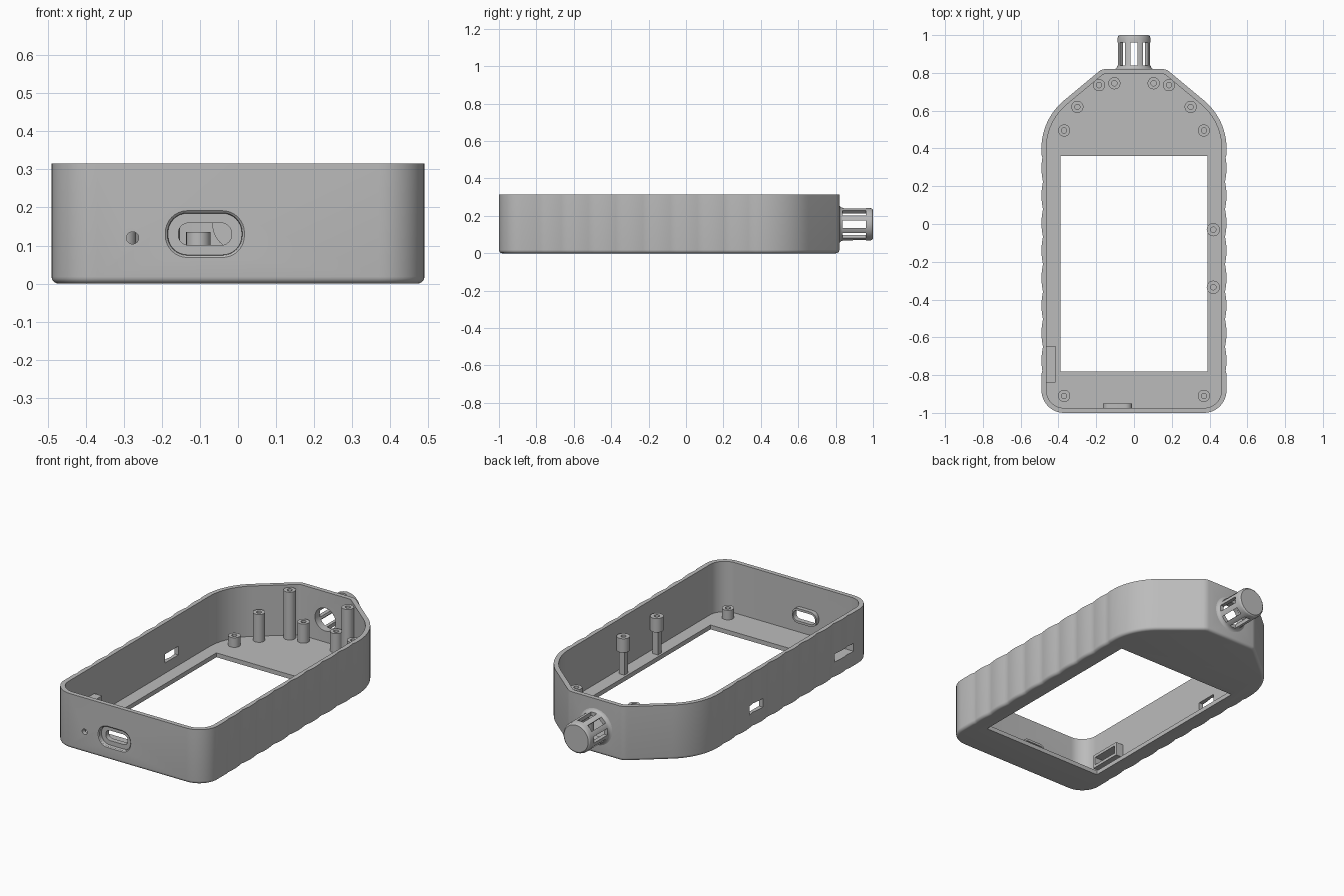
import bpy, bmesh, math
from mathutils import Matrix, Vector

if "Cube" in bpy.data.objects:
    bpy.data.objects.remove(bpy.data.objects["Cube"])

grey = bpy.data.materials.new("plain grey")
grey.diffuse_color = (0.5, 0.5, 0.5, 1)
grey.use_nodes = True
grey.node_tree.nodes["Principled BSDF"].inputs["Base Color"].default_value = grey.diffuse_color


def make(name, bm):
    bmesh.ops.recalc_face_normals(bm, faces=bm.faces)
    me = bpy.data.meshes.new(name)
    bm.to_mesh(me)
    bm.free()
    ob = bpy.data.objects.new(name, me)
    bpy.context.collection.objects.link(ob)
    me.materials.append(grey)
    return ob


def loft(name, rings, closed=False):
    """Skin a stack of equal-length rings; cap the ends or join last to first."""
    bm = bmesh.new()
    vs = [[bm.verts.new(p) for p in r] for r in rings]
    n = len(vs[0])
    pairs = list(zip(vs, vs[1:])) + ([(vs[-1], vs[0])] if closed else [])
    for a, b in pairs:
        for i in range(n):
            bm.faces.new((a[i], a[(i + 1) % n], b[(i + 1) % n], b[i]))
    if not closed:
        bm.faces.new(vs[0])
        bm.faces.new(vs[-1])
    return make(name, bm)


def box(name, x0, x1, y0, y1, z0, z1):
    return loft(name, [[(x0, y0, z), (x1, y0, z), (x1, y1, z), (x0, y1, z)] for z in (z0, z1)])


def lathe(name, profile, at, along_y=False, n=32, closed=False):
    """Revolve (radius, height) points about z or y."""
    rings = []
    for r, h in profile:
        ring = []
        for i in range(n):
            a = 2 * math.pi * i / n
            c, s = r * math.cos(a), r * math.sin(a)
            ring.append(Vector(at) + Vector((c, h, s) if along_y else (c, s, h)))
        rings.append(ring)
    return loft(name, rings, closed)


def rounded(cx, cz, w, h, r, y):
    """Rounded rectangle facing the front."""
    pts = []
    for k, (sx, sz) in enumerate(((1, 1), (-1, 1), (-1, -1), (1, -1))):
        for i in range(9):
            a = math.pi / 2 * (k + i / 8)
            pts.append((cx + sx * (w / 2 - r) + r * math.cos(a), y,
                        cz + sz * (h / 2 - r) + r * math.sin(a)))
    return pts


def boolean(ob, tool, op='DIFFERENCE'):
    m = ob.modifiers.new("cut", 'BOOLEAN')
    m.operation, m.solver, m.object = op, 'EXACT', tool
    bpy.context.view_layer.objects.active = ob
    bpy.ops.object.modifier_apply(modifier=m.name)
    bpy.data.objects.remove(tool)


# Outline of the case: right half from front to back, then mirrored
SEAM0, PITCH, COUNT = -0.795, 0.1456, 8
half = []
for i in range(13):
    a = math.radians(-90 + 7.5 * i)
    half.append((0.37 + 0.12 * math.cos(a), -0.88 + 0.12 * math.sin(a)))
half += [(0.49, SEAM0 + PITCH * i / 8) for i in range(COUNT * 8 + 1)]
for i in range(13):
    a = math.radians(50.5 * i / 12)
    half.append((0.16 + 0.33 * math.cos(a), 0.40 + 0.33 * math.sin(a)))
half += [(0.195, 0.80), (0.185, 0.808), (0.173, 0.816), (0.155, 0.82)]
outline = half + [(-x, y) for x, y in reversed(half)]


def ring(inset, z, ripple):
    n, pts = len(outline), []
    for i, (x, y) in enumerate(outline):
        p, q = Vector(outline[i - 1]), Vector(outline[(i + 1) % n])
        t = (q - p).normalized()
        d = inset
        if ripple and abs(x) > 0.4899 and SEAM0 < y < SEAM0 + PITCH * COUNT:
            d += 0.008 * (1 - abs(math.sin(math.pi * (y - SEAM0) / PITCH)))
        pts.append((x - t.y * d, y + t.x * d, z))
    return pts


# Case: rounded bottom edge, rippled grip sides, open top
R = 0.018
rings = []
for i in range(6):
    a = math.pi / 2 * i / 5
    rings.append(ring(R * (1 - math.sin(a)), R * (1 - math.cos(a)), True))
rings += [ring(0, 0.315, True), ring(0.026, 0.315, False), ring(0.026, 0.025, False)]
case = loft("case", rings)

# Screen window in the floor
boolean(case, box("cutter", -0.39, 0.39, -0.78, 0.36, -0.1, 0.1))

# Port on the front: inner boss, flared recess, slot
PX, PZ = -0.087, 0.130
boolean(case, loft("boss", [rounded(PX, PZ, 0.155, 0.085, 0.038, y) for y in (-0.985, -0.95)]), 'UNION')
boolean(case, loft("cutter", [rounded(PX, PZ, w, h, r, y) for w, h, r, y in (
    (0.22, 0.135, 0.064, -1.01), (0.208, 0.123, 0.058, -1.0), (0.198, 0.113, 0.053, -0.996),
    (0.194, 0.109, 0.051, -0.99), (0.194, 0.109, 0.051, -0.979))]))
boolean(case, loft("cutter", [rounded(PX, PZ, 0.14, 0.058, 0.027, y) for y in (-1.02, -0.93)]))

# Small round hole beside the port
boolean(case, lathe("cutter", [(0.016, -0.05), (0.016, 0.06)], (-0.277, -1, 0.12), True))

# Card sleeve and slots through the left wall
boolean(case, box("sleeve", -0.475, -0.415, -0.84, -0.645, 0.075, 0.155), 'UNION')
boolean(case, box("cutter", -0.55, -0.40, -0.825, -0.66, 0.092, 0.138))
boolean(case, box("cutter", -0.55, -0.40, 0.0, 0.12, 0.085, 0.135))

# Opening in the back wall behind the sensor
SZ = 0.155
boolean(case, lathe("cutter", [(0.066, -0.1), (0.066, 0.1)], (0, 0.82, SZ), True))

# Sensor housing: flared base, hollow barrel, rounded closed tip
profile = [(0.066, -0.012), (0.104, -0.012), (0.104, 0.0), (0.096, 0.003), (0.091, 0.009), (0.088, 0.018),
           (0.087, 0.165), (0.084, 0.174), (0.077, 0.18), (0.001, 0.18), (0.001, 0.147), (0.066, 0.147)]
sensor = lathe("sensor_housing", profile, (0, 0.82, SZ), True, 48, True)
for k in range(4):
    slot = box("cutter", -0.019, 0.019, 0.838, 0.962, -0.15, 0.15)
    slot.data.transform(Matrix.Translation((0, 0, SZ)) @ Matrix.Rotation(math.pi / 4 * k, 4, 'Y'))
    boolean(sensor, slot)


# Screw posts
def post(name, x, y, top, low=0.015, r=0.032):
    lathe(name, [(r, low), (r, top), (0.014, top), (0.014, max(low + 0.012, 0.027)), (0.001, max(low + 0.012, 0.027)),
                 (0.001, low)], (x, y, 0), closed=True)


for side, s in (("right", 1), ("left", -1)):
    for label, x, y, top in (("front", 0.37, -0.91, 0.08), ("shoulder", 0.37, 0.495, 0.08),
                             ("mid", 0.30, 0.62, 0.185), ("tall", 0.185, 0.735, 0.30),
                             ("inner", 0.104, 0.745, 0.135)):
        post(f"{label}_post_{side}", s * x, y, top)

# Collared posts beside the window
for i, y in enumerate((-0.03, -0.335)):
    post(f"collar_post_{i + 1}", 0.42, y, 0.24, 0.16, 0.035)
    box(f"collar_stem_{i + 1}", 0.402, 0.438, y - 0.016, y + 0.016, 0.02, 0.165)

# Smooth shading with crisp edges
bpy.ops.object.select_all(action='DESELECT')
for ob in bpy.context.scene.objects:
    ob.select_set(True)
    bpy.context.view_layer.objects.active = ob
bpy.ops.object.shade_smooth_by_angle(angle=math.radians(30))
